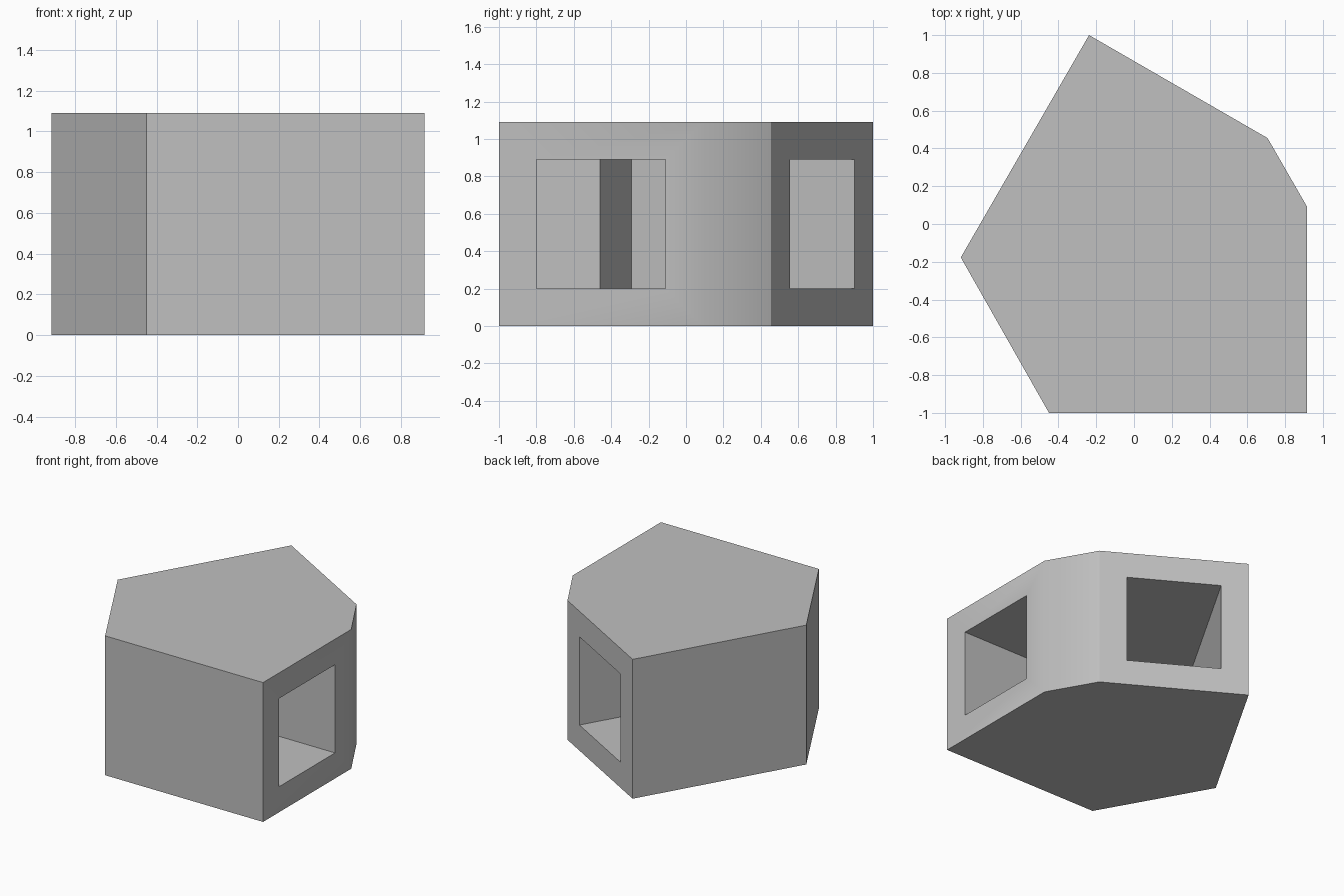
import bpy
import bmesh
from math import radians
from mathutils import Vector

HEIGHT = 1.09      # also the width of each doorway face
OPENING = 0.69
DEPTH = 1.375

cube = bpy.data.objects.get("Cube")
if cube:
    bpy.data.objects.remove(cube, do_unlink=True)

grey = bpy.data.materials.new("silver_grey")
grey.use_nodes = True
colour = (0.527, 0.527, 0.527, 1)
grey.diffuse_color = colour
grey.node_tree.nodes["Principled BSDF"].inputs["Base Color"].default_value = colour


def prism(name, outline, bottom, top):
    """Extrude a flat outline straight up."""
    bm = bmesh.new()
    base = bm.faces.new([bm.verts.new((x, y, bottom)) for x, y in outline])
    walls = bmesh.ops.extrude_face_region(bm, geom=[base])
    for v in walls["geom"]:
        if isinstance(v, bmesh.types.BMVert):
            v.co.z = top
    bmesh.ops.recalc_face_normals(bm, faces=bm.faces)
    mesh = bpy.data.meshes.new(name)
    bm.to_mesh(mesh)
    bm.free()
    mesh.materials.append(grey)
    obj = bpy.data.objects.new(name, mesh)
    bpy.context.collection.objects.link(obj)
    return obj


# Solid bent body
left_door = [(0.917, -1.0), (0.917, 0.09)]
back_door = [(0.707, 0.455), (-0.238, 1.0)]
body = prism("corner_body", left_door + back_door + [(-0.917, -0.177), (-0.45, -1.0)],
             0, HEIGHT)

# Two square passages that meet inside the body
for name, (a, b) in (("left_passage_cutter", left_door), ("back_passage_cutter", back_door)):
    a, b = Vector(a), Vector(b)
    along = (b - a).normalized()
    inward = Vector((-along.y, along.x))
    centre = (a + b) / 2
    side = along * OPENING / 2
    start, end = centre - inward * 0.1, centre + inward * DEPTH
    cutter = prism(name, [start - side, start + side, end + side, end - side],
                   (HEIGHT - OPENING) / 2, (HEIGHT + OPENING) / 2)
    cutter.hide_render = True
    cutter.hide_viewport = True
    cut = body.modifiers.new(name, 'BOOLEAN')
    cut.operation = 'DIFFERENCE'
    cut.solver = 'EXACT'
    cut.object = cutter

# Bake the cuts, then shade the bevelled inner corner smoothly
bpy.context.view_layer.objects.active = body
for obj in bpy.context.selected_objects:
    obj.select_set(False)
body.select_set(True)
for modifier in list(body.modifiers):
    bpy.ops.object.modifier_apply(modifier=modifier.name)
bpy.ops.object.shade_smooth_by_angle(angle=radians(35))

# Keep the upright edge beside the back doorway crisp
corner = Vector(back_door[0])
for edge in body.data.edges:
    if all((body.data.vertices[i].co.xy - corner).length < 0.01 for i in edge.vertices):
        edge.use_edge_sharp = True
